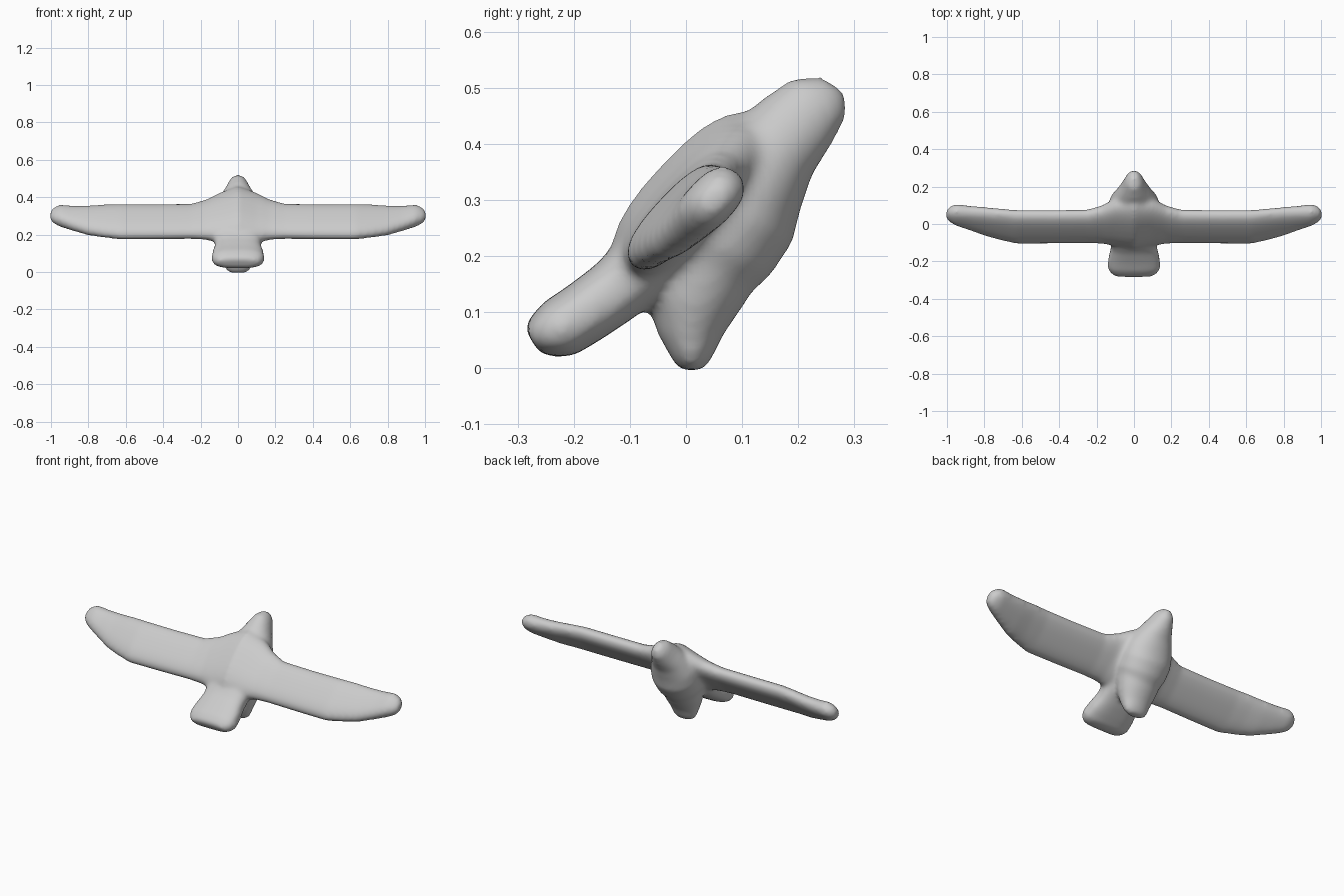
import bpy, bmesh, math
from mathutils import Vector

cube = bpy.data.objects.get("Cube")
if cube:
    bpy.data.objects.remove(cube, do_unlink=True)

grey = bpy.data.materials.new("plain_grey")
grey.use_nodes = True
colour = (0.6, 0.6, 0.6, 1)
grey.diffuse_color = colour
grey.node_tree.nodes["Principled BSDF"].inputs["Base Color"].default_value = colour

SIDES = 32
RIGHT = Vector((1, 0, 0))


def loft(bm, sections, power=2.0):
    """Skin closed rings; each section is (centre, half axis, half axis)."""
    rings = []
    for centre, a, b in sections:
        ring = []
        for i in range(SIDES):
            t = 2 * math.pi * i / SIDES
            c, s = math.cos(t), math.sin(t)
            u = math.copysign(abs(c) ** (2 / power), c)
            v = math.copysign(abs(s) ** (2 / power), s)
            ring.append(bm.verts.new(centre + a * u + b * v))
        rings.append(ring)
    for r, q in zip(rings, rings[1:]):
        for i in range(SIDES):
            j = (i + 1) % SIDES
            bm.faces.new((r[i], r[j], q[j], q[i]))
    bm.faces.new(rings[0])
    bm.faces.new(rings[-1])


def side_sections(rows):
    """Rows give upper y, z, lower y, z and the half width."""
    result = []
    for ty, tz, by, bz, w in rows:
        top, low = Vector((0, ty, tz)), Vector((0, by, bz))
        result.append(((top + low) / 2, RIGHT * w, (top - low) / 2))
    return result


bm = bmesh.new()

# Head and body
loft(bm, side_sections([
    (.24, .52, .285, .49, .02), (.19, .517, .287, .45, .045),
    (.14, .483, .26, .40, .068), (.09, .44, .225, .345, .10),
    (.04, .40, .203, .28, .13), (-.02, .345, .19, .225, .14),
    (-.065, .285, .15, .165, .135), (-.10, .23, .10, .12, .11),
]), 2.1)

# Legs tucked under the belly
loft(bm, side_sections([
    (-.06, .21, .15, .20, .125), (-.07, .12, .108, .12, .105),
    (-.05, .06, .067, .06, .083), (-.025, .015, .045, .015, .068),
    (-.01, -.004, .03, -.004, .045),
]))

# Tail fan
loft(bm, side_sections([
    (-.03, .33, .04, .20, .13), (-.11, .24, -.04, .13, .125),
    (-.16, .185, -.10, .085, .124), (-.21, .147, -.15, .052, .137),
    (-.255, .117, -.20, .022, .142), (-.278, .09, -.23, .02, .13),
    (-.288, .07, -.26, .025, .105),
]), 2.8)

# Wings: x, centre y, centre z, half chord, half thickness
wing = [
    (0, .02, .30, .19, .09), (.1, .01, .29, .165, .065),
    (.17, -.003, .28, .135, .05), (.25, -.013, .271, .118, .044),
    (.45, -.015, .269, .118, .044), (.63, -.015, .269, .119, .044),
    (.72, -.001, .273, .110, .042), (.80, .014, .276, .098, .042),
    (.88, .032, .287, .080, .042), (.95, .048, .301, .066, .044),
    (.985, .052, .302, .048, .034), (1.004, .05, .302, .025, .018),
]
chord = Vector((0, .68, .733))
across = Vector((0, .733, -.68))
for side in (1, -1):
    loft(bm, [(Vector((side * x, y, z)), chord * c, across * h)
              for x, y, z, c, h in wing], 2.5)

bmesh.ops.recalc_face_normals(bm, faces=bm.faces)
mesh = bpy.data.meshes.new("bird")
bm.to_mesh(mesh)
bm.free()
mesh.materials.append(grey)
bird = bpy.data.objects.new("bird", mesh)
bpy.context.collection.objects.link(bird)

# Fuse the parts into one soft skin
remesh = bird.modifiers.new("fuse", 'REMESH')
remesh.mode = 'VOXEL'
remesh.voxel_size = 0.01
remesh.use_smooth_shade = True
soften = bird.modifiers.new("soften", 'SMOOTH')
soften.factor = 0.5
soften.iterations = 14
